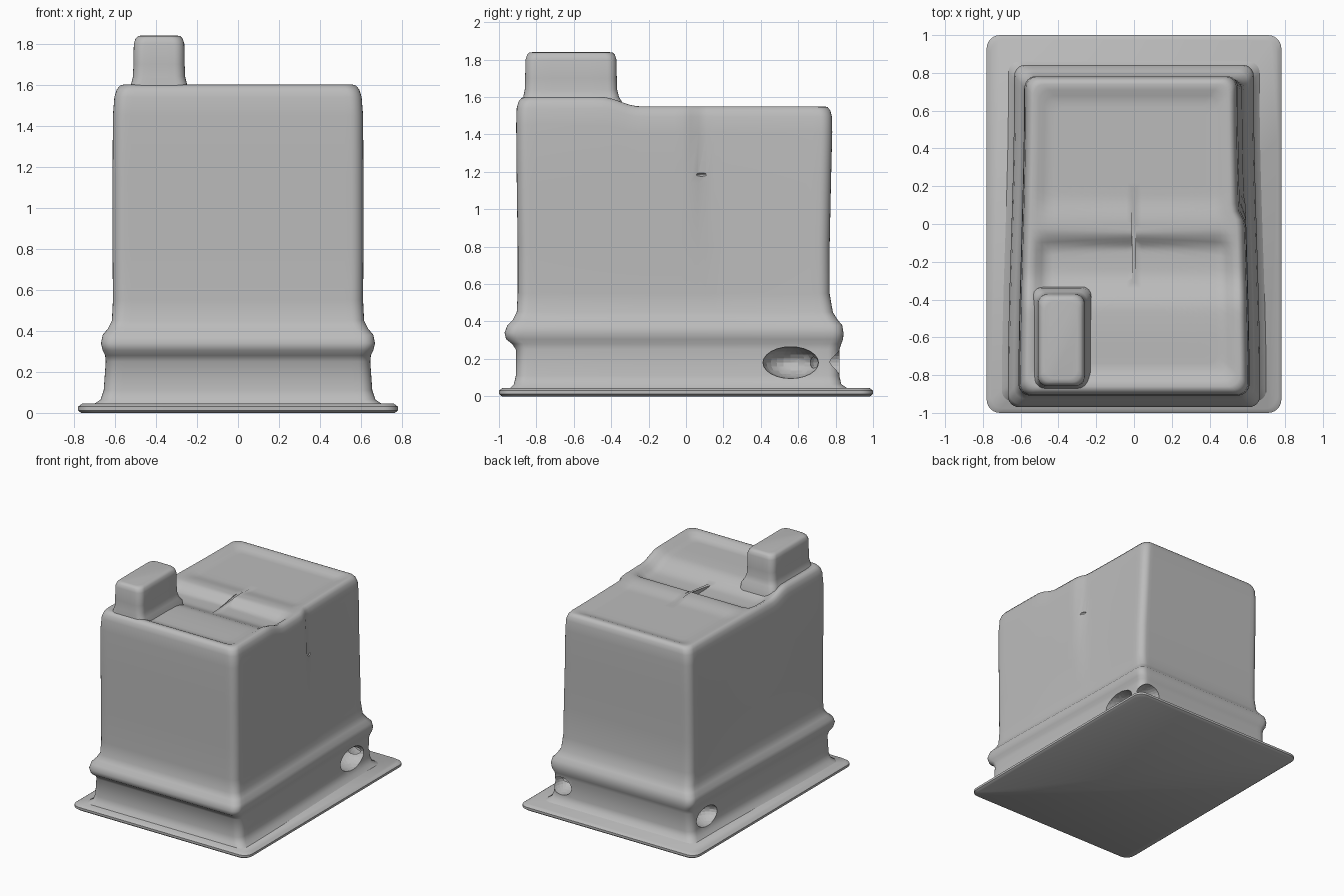
import bpy, bmesh, math
from mathutils import Vector

cube = bpy.data.objects.get("Cube")
if cube:
    bpy.data.objects.remove(cube)

grey = bpy.data.materials.new("plain grey")
grey.use_nodes = True
colour = (0.5, 0.5, 0.5, 1)
grey.diffuse_color = colour
grey.node_tree.nodes["Principled BSDF"].inputs["Base Color"].default_value = colour


def smooth(a, b, v):
    t = min(max((v - a) / (b - a), 0), 1)
    return t * t * (3 - 2 * t)


def ring(x0, x1, y0, y1, r, z, side=36, arc=6):
    """Rounded rectangle with evenly divided straight sides."""
    corners = [(x1 - r, y0 + r, -90), (x1 - r, y1 - r, 0),
               (x0 + r, y1 - r, 90), (x0 + r, y0 + r, 180)]
    pts = []
    for k, (cx, cy, start) in enumerate(corners):
        for i in range(arc + 1):
            a = math.radians(start + 90 * i / arc)
            pts.append(Vector((cx + r * math.cos(a), cy + r * math.sin(a), z)))
        nx, ny, ns = corners[(k + 1) % 4]
        a = math.radians(ns)
        end = Vector((nx + r * math.cos(a), ny + r * math.sin(a), z))
        begin = pts[-1]
        pts += [begin.lerp(end, i / side) for i in range(1, side)]
    return pts


def loft(name, rings, angle=50):
    """Skin a stack of rings and cap both ends."""
    bm = bmesh.new()
    loops = [[bm.verts.new(p) for p in pts] for pts in rings]
    for a, b in zip(loops, loops[1:]):
        n = len(a)
        for i in range(n):
            j = (i + 1) % n
            bm.faces.new((a[i], a[j], b[j], b[i]))
    bm.faces.new(loops[0][::-1])
    bm.faces.new(loops[-1])
    mesh = bpy.data.meshes.new(name)
    bm.to_mesh(mesh)
    bm.free()
    mesh.materials.append(grey)
    obj = bpy.data.objects.new(name, mesh)
    bpy.context.collection.objects.link(obj)
    finish(obj, angle)
    return obj


def finish(obj, angle):
    bpy.ops.object.select_all(action='DESELECT')
    obj.select_set(True)
    bpy.context.view_layer.objects.active = obj
    bpy.ops.object.shade_smooth_by_angle(angle=math.radians(angle))


def rim_height(y):
    return 1.6 - 0.05 * smooth(-0.45, -0.25, y)


def roof_drop(y):
    """Sunken front floor rising to a ridge, then a shallow rear floor."""
    front = 0.035 + 0.02 * smooth(-0.6, -0.15, y)
    return front + (0.005 - front) * smooth(-0.14, -0.04, y) + 0.02 * smooth(0, 0.15, y)


def shape_wall(p):
    """Narrow the rear, step the right wall at its seam, follow the rim."""
    x, y, z = p
    x *= 1 - 0.05 * smooth(-0.9, 0.7, y)
    rise = smooth(0.4, 1.5, z)
    if x > 0:
        seam = 0.15 - 0.12 * rise
        x -= 0.03 * rise * smooth(seam - 0.03, seam + 0.05, y) * smooth(0.3, 0.5, x)
    if z > 1:
        z = 1 + (z - 1) * (rim_height(y) - 1) / 0.6
    return Vector((x, y, z))


# base plate with a rounded edge
loft("base_plate", [ring(-0.78 + d, 0.78 - d, -1 + d, 1 - d, 0.07, z, 4)
                    for d, z in ((0.015, 0), (0, 0.012), (0, 0.03), (0.02, 0.045))])

# housing walls: height, half width, front, back
profile = [
    (0.02, 0.72, -0.95, 0.88), (0.045, 0.70, -0.94, 0.86),
    (0.065, 0.67, -0.92, 0.83), (0.11, 0.655, -0.91, 0.82),
    (0.25, 0.645, -0.91, 0.82), (0.28, 0.648, -0.93, 0.83),
    (0.305, 0.66, -0.962, 0.84), (0.34, 0.668, -0.97, 0.842),
    (0.38, 0.66, -0.955, 0.835), (0.41, 0.635, -0.925, 0.81),
    (0.45, 0.615, -0.905, 0.785), (0.55, 0.61, -0.9, 0.768),
    (0.8, 0.612, -0.9, 0.768), (1.15, 0.612, -0.905, 0.775),
    (1.45, 0.61, -0.908, 0.782), (1.54, 0.603, -0.905, 0.78),
    (1.575, 0.592, -0.896, 0.772), (1.595, 0.577, -0.88, 0.758), (1.6, 0.56, -0.86, 0.74)]
rings = [[shape_wall(p) for p in ring(-w, w, f, b, 0.06, z)] for z, w, f, b in profile]

# dished roof: rings shrinking inwards
for k in range(1, 19):
    d = 0.55 * k / 18
    loop = []
    for p in ring(-0.56 + d, 0.56 - d, -0.86 + d, 0.74 - d, 0.06 * (1 - k / 18) + 0.002, 1.6):
        q = shape_wall(p)
        q.z -= roof_drop(q.y) * smooth(0, 0.1, d)
        loop.append(q)
    rings.append(loop)
housing = loft("housing", rings, 60)

# chimney with flared foot
stack = [(1.5, 0.04), (1.57, 0.03), (1.6, 0.012), (1.64, 0.002), (1.7, 0),
         (1.8, -0.002), (1.825, -0.01), (1.837, -0.022), (1.84, -0.04)]
loft("chimney", [ring(-0.51 - g, -0.26 + g, -0.86 - min(g, 0.01), -0.37 + g, 0.05, z, 4)
                 for z, g in stack])

# worn openings low at the rear, and a small slit in the right wall
openings = [((0.63, 0.56, 0.18), (0.17, 0.15, 0.085)),
            ((-0.63, 0.62, 0.17), (0.13, 0.13, 0.075)),
            ((0.53, 0.81, 0.18), (0.09, 0.15, 0.07)),
            ((0.6, 0.09, 1.185), (0.04, 0.04, 0.012))]
for place, size in openings:
    bpy.ops.mesh.primitive_uv_sphere_add(segments=24, ring_count=12, location=place)
    cutter = bpy.context.object
    cutter.name = "opening_cutter"
    cutter.scale = size
    cutter.hide_render = True
    cutter.data.materials.append(grey)
    cut = housing.modifiers.new("opening", 'BOOLEAN')
    cut.operation = 'DIFFERENCE'
    cut.solver = 'EXACT'
    cut.object = cutter
    bpy.context.view_layer.objects.active = housing
    bpy.ops.object.modifier_apply(modifier=cut.name)
    bpy.data.objects.remove(cutter)
finish(housing, 60)
